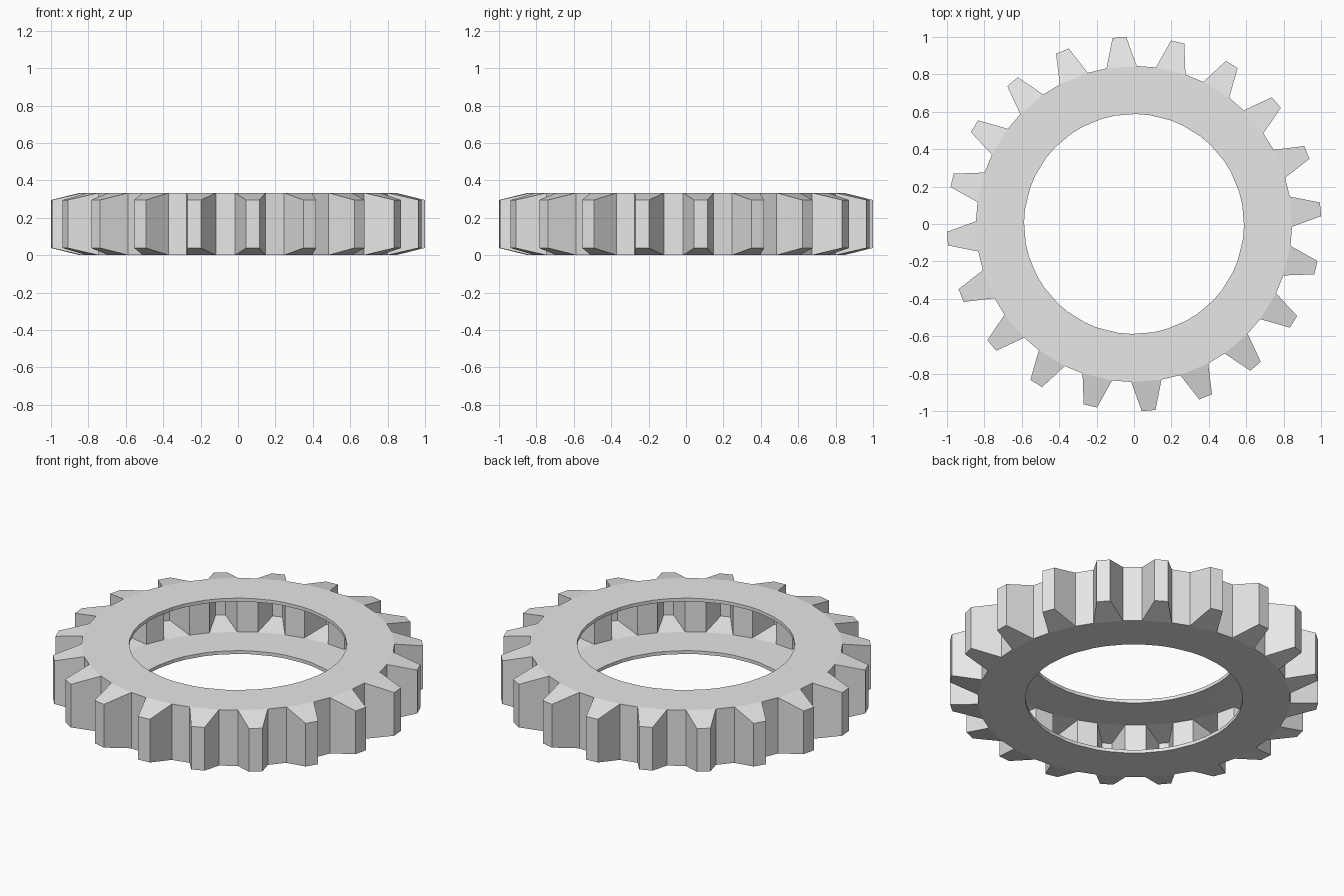
import bpy
import bmesh
from math import radians, sin, cos

cube = bpy.data.objects.get("Cube")
if cube:
    bpy.data.objects.remove(cube)

TEETH = 20
PITCH = 360 / TEETH
CENTRE = PITCH / 4           # angle of the first tooth
ROOT_HALF, TIP_HALF = 5.5, 2.1
BORE, ROOT, TIP = 0.588, 0.845, 1.001
HEIGHT, CROWN = 0.333, 0.038
WALL = 0.02

grey = bpy.data.materials.new("light grey")
grey.use_nodes = True
colour = (0.8, 0.8, 0.8, 1)
grey.diffuse_color = colour
grey.node_tree.nodes["Principled BSDF"].inputs["Base Color"].default_value = colour

bm = bmesh.new()


def ring(radius, half, z):
    """Two vertices per tooth, either side of its centre line."""
    verts = []
    for i in range(TEETH):
        for side in (-half, half):
            a = radians(CENTRE + i * PITCH + side)
            verts.append(bm.verts.new((radius * cos(a), radius * sin(a), z)))
    return verts


# Lower and upper rings: bore, tooth root, tooth tip
levels = []
for z, tip_z in ((0, CROWN), (HEIGHT, HEIGHT - CROWN)):
    levels.append((ring(BORE, ROOT_HALF, z), ring(ROOT, ROOT_HALF, z),
                   ring(TIP, TIP_HALF, tip_z)))
(bore0, root0, tip0), (bore1, root1, tip1) = levels

count = 2 * TEETH
for i in range(count):
    j = (i + 1) % count
    # Flat annular plates
    bm.faces.new((bore1[i], root1[i], root1[j], bore1[j]))
    bm.faces.new((bore0[i], bore0[j], root0[j], root0[i]))
    if i % 2 == 0:
        # Tooth: sloped ends, tip and two flanks
        bm.faces.new((root1[i], tip1[i], tip1[j], root1[j]))
        bm.faces.new((root0[i], root0[j], tip0[j], tip0[i]))
        bm.faces.new((tip0[i], tip0[j], tip1[j], tip1[i]))
        bm.faces.new((root0[i], tip0[i], tip1[i], root1[i]))
        bm.faces.new((tip0[j], root0[j], root1[j], tip1[j]))
    else:
        # Valley between teeth
        bm.faces.new((root0[i], root0[j], root1[j], root1[i]))

bm.normal_update()
mesh = bpy.data.meshes.new("gear_ring")
bm.to_mesh(mesh)
bm.free()
mesh.materials.append(grey)
gear = bpy.data.objects.new("gear_ring", mesh)
bpy.context.collection.objects.link(gear)

# Hollow shell, open towards the bore
shell = gear.modifiers.new("shell thickness", "SOLIDIFY")
shell.thickness = WALL
shell.offset = -1
